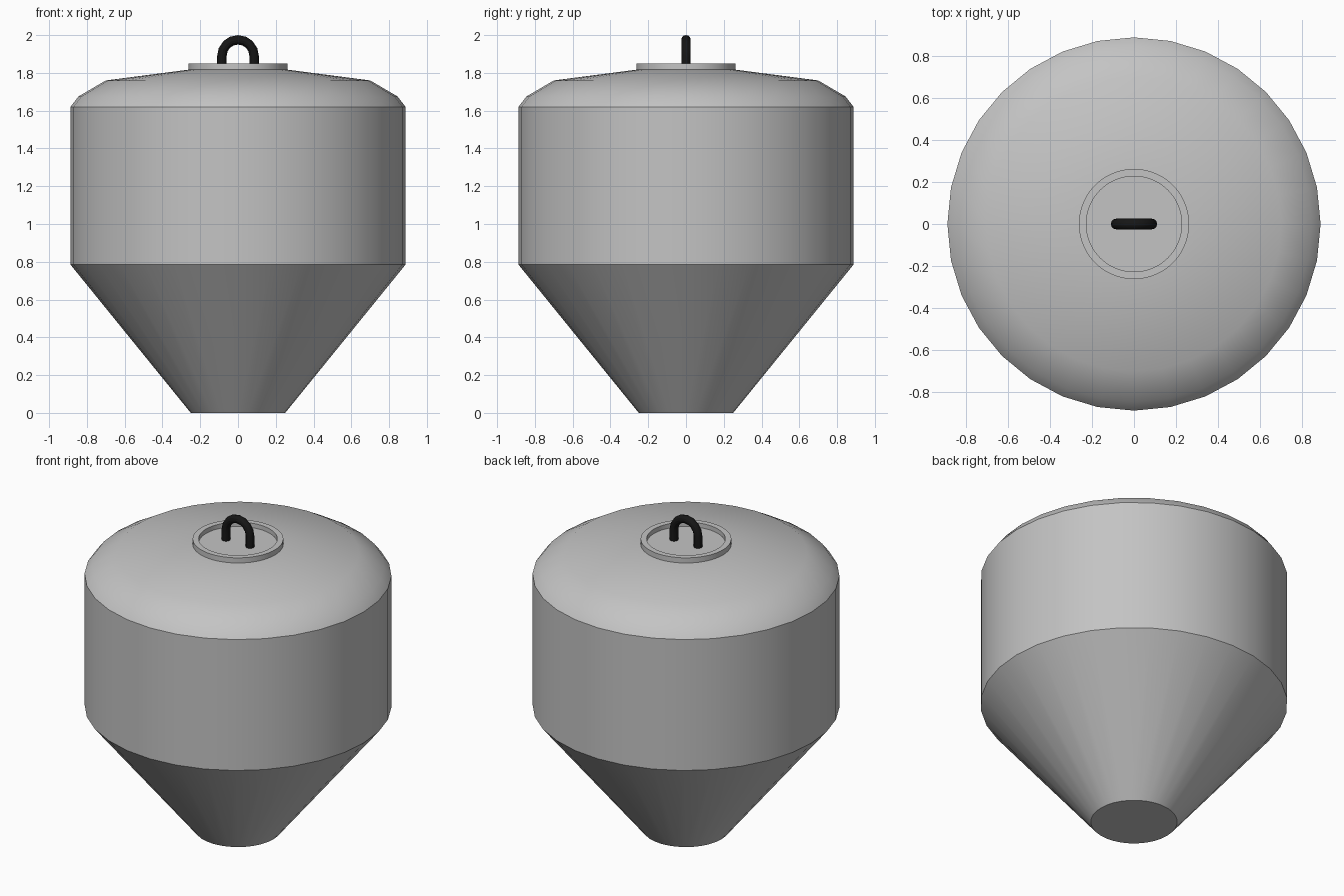
import bpy
import bmesh
from math import cos, sin, pi, radians

if "Cube" in bpy.data.objects:
    bpy.data.objects.remove(bpy.data.objects["Cube"], do_unlink=True)


def material(name, value):
    mat = bpy.data.materials.new(name)
    mat.use_nodes = True
    colour = (value, value, value, 1)
    mat.diffuse_color = colour
    mat.node_tree.nodes["Principled BSDF"].inputs["Base Color"].default_value = colour
    return mat


def finish(name, bm, mat):
    bmesh.ops.recalc_face_normals(bm, faces=bm.faces)
    mesh = bpy.data.meshes.new(name)
    bm.to_mesh(mesh)
    bm.free()
    mesh.materials.append(mat)
    obj = bpy.data.objects.new(name, mesh)
    bpy.context.collection.objects.link(obj)
    bpy.ops.object.select_all(action="DESELECT")
    obj.select_set(True)
    bpy.context.view_layer.objects.active = obj
    bpy.ops.object.shade_smooth_by_angle(angle=radians(30))
    return obj


def skin(bm, rings):
    """Bridge successive rings and cap both ends."""
    count = len(rings[0])
    for a, b in zip(rings, rings[1:]):
        for i in range(count):
            j = (i + 1) % count
            bm.faces.new((a[i], a[j], b[j], b[i]))
    bm.faces.new(rings[0])
    bm.faces.new(rings[-1])


def lathe(name, profile, sides, mat):
    bm = bmesh.new()
    angles = [2 * pi * i / sides for i in range(sides)]
    skin(bm, [[bm.verts.new((r * cos(a), r * sin(a), z)) for a in angles]
              for r, z in profile])
    return finish(name, bm, mat)


def arch(name, radius, thickness, spring_z, base_z, mat):
    """Round bar with two upright legs joined by a half circle."""
    steps, sides = 8, 12
    path = [(radius, base_z, 0)]
    path += [(radius * cos(pi * i / steps), spring_z + radius * sin(pi * i / steps),
              pi * i / steps) for i in range(steps + 1)]
    path.append((-radius, base_z, pi))
    bm = bmesh.new()
    rings = []
    for x, z, turn in path:
        ring = []
        for i in range(sides):
            a = 2 * pi * i / sides
            out = thickness * cos(a)
            ring.append(bm.verts.new((x + out * cos(turn), thickness * sin(a),
                                      z + out * sin(turn))))
        rings.append(ring)
    skin(bm, rings)
    return finish(name, bm, mat)


grey = material("light grey", 0.55)
black = material("black", 0.008)

# Tank with conical hopper, straight wall and shallow domed roof
lathe("tank_body", [(0.25, 0), (0.887, 0.785), (0.887, 1.62), (0.845, 1.675),
                    (0.70, 1.76), (0.24, 1.82)], 32, grey)

# Raised hatch rim with a recessed floor
lathe("hatch_lid", [(0.262, 1.81), (0.262, 1.85), (0.227, 1.85), (0.227, 1.822)],
      64, grey)

# Lifting handle
arch("lid_handle", 0.085, 0.025, 1.89, 1.81, black)
